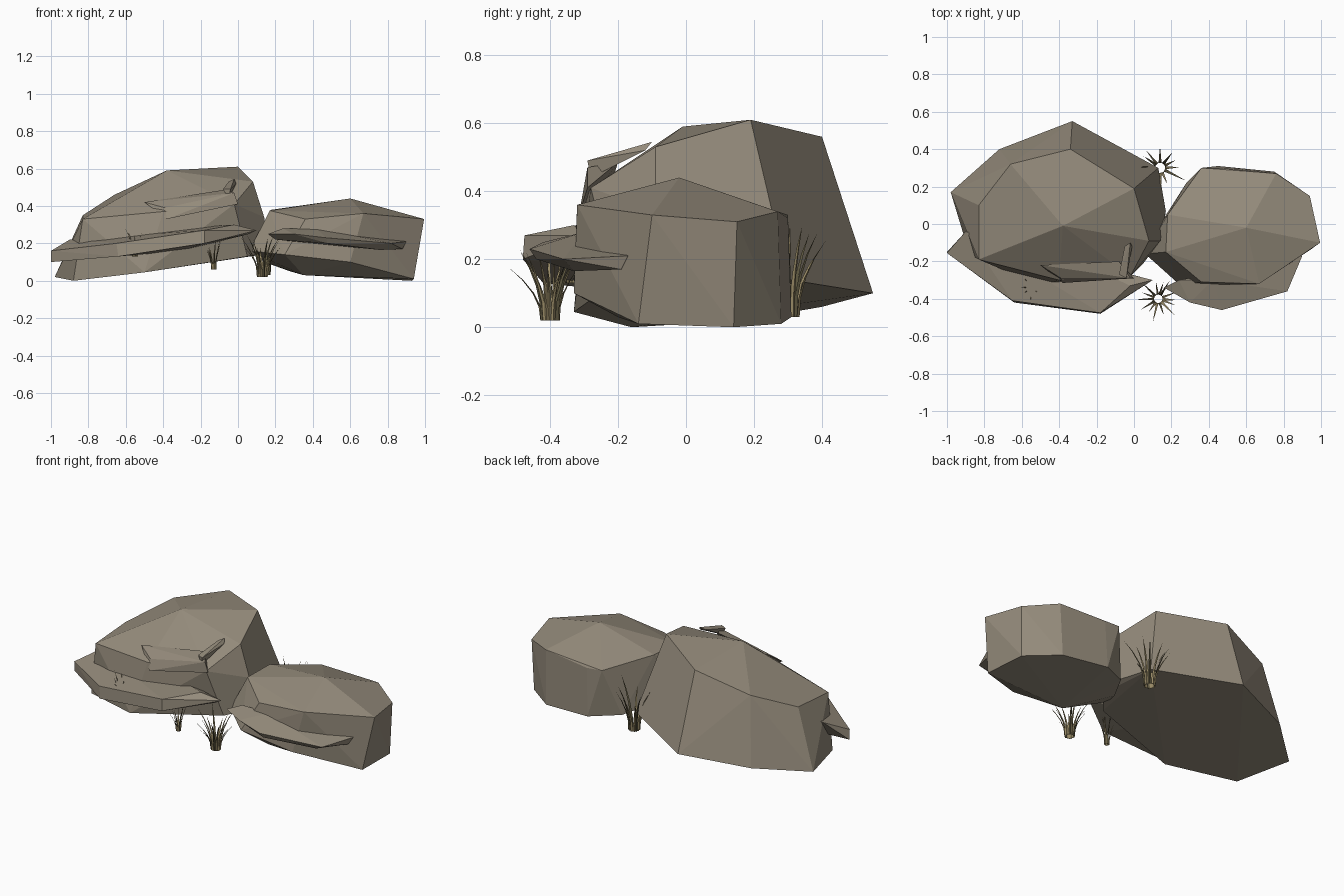
import bpy
import bmesh
import math
import random
from mathutils import Vector

random.seed(4)

default_cube = bpy.data.objects.get("Cube")
if default_cube:
    bpy.data.objects.remove(default_cube, do_unlink=True)


def make_material(name, colour):
    material = bpy.data.materials.new(name)
    material.use_nodes = True
    rgba = (*colour, 1)
    material.diffuse_color = rgba
    material.node_tree.nodes["Principled BSDF"].inputs["Base Color"].default_value = rgba
    return material


stone = make_material("warm grey stone", (.30, .26, .20))
straw = make_material("dry straw", (.31, .25, .13))
olive = make_material("dark olive", (.11, .095, .05))


def finish_object(name, bm, materials):
    mesh = bpy.data.meshes.new(name)
    bm.to_mesh(mesh)
    bm.free()
    for material in materials:
        mesh.materials.append(material)
    result = bpy.data.objects.new(name, mesh)
    bpy.context.collection.objects.link(result)
    return result


def chiselled_stone(name, *rings):
    """Faceted solid wrapped tightly around a few rings of corner points."""
    bm = bmesh.new()
    for ring in rings:
        for corner in ring:
            bm.verts.new(corner)
    hull = bmesh.ops.convex_hull(bm, input=bm.verts[:])
    loose = {g for g in hull["geom_interior"] + hull["geom_unused"]
             if isinstance(g, bmesh.types.BMVert)}
    bmesh.ops.delete(bm, geom=list(loose), context="VERTS")
    # merge nearly coplanar triangles into broad facets
    bmesh.ops.dissolve_limit(bm, angle_limit=math.radians(3),
                             verts=bm.verts[:], edges=bm.edges[:])
    bmesh.ops.recalc_face_normals(bm, faces=bm.faces[:])
    return finish_object(name, bm, [stone])


# Large boulder: crown, shoulder, foot
chiselled_stone(
    "large_boulder",
    [(-.38, -.01, .59), (0, .19, .61), (-.34, .40, .56), (.08, -.09, .53)],
    [(-.66, .32, .46), (-.83, .10, .35), (-.83, -.19, .33),
     (-.40, -.30, .37), (-.02, -.28, .41), (.14, -.09, .34)],
    [(-.98, .17, .02), (-.72, .40, .06), (-.33, .55, .10), (.13, .30, .14),
     (.17, .07, .16), (.15, -.08, .15), (.05, -.21, .13),
     (-.5, -.33, .045), (-.88, -.16, 0)],
)

# Broken slab high on the front of the large boulder
chiselled_stone(
    "upper_slab",
    [(-.5, -.22, .42), (-.2, -.21, .46), (-.08, -.20, .485)],
    [(-.39, -.29, .39), (-.38, -.315, .33), (0, -.29, .41), (-.02, -.29, .47)],
)
chiselled_stone(
    "slab_spur",
    [(-.02, -.10, .545), (-.05, -.12, .53), (-.01, -.12, .52)],
    [(-.08, -.27, .49), (-.04, -.29, .49), (-.05, -.28, .44)],
)

# Long ledge round the foot of the large boulder
chiselled_stone(
    "large_ledge",
    [(-.90, -.04, .22), (-1, -.155, .16), (-.65, -.41, .20),
     (-.18, -.475, .27), (-.02, -.33, .30), (.10, -.30, .27)],
    [(-1, -.15, .10), (-.64, -.42, .13), (-.18, -.48, .20), (.06, -.31, .25)],
    [(-.8, -.1, .12), (-.3, -.2, .16), (-.3, -.2, .28)],
)

# Small boulder: crown, shoulder, lower edge, foot
chiselled_stone(
    "small_boulder",
    [(.60, -.02, .44)],
    [(.995, -.10, .33), (.94, .15, .31), (.76, .27, .34), (.46, .30, .32),
     (.36, .30, .33), (.18, .05, .38), (.17, -.15, .375),
     (.36, -.31, .33), (.67, -.32, .36)],
    [(.06, -.16, .16), (.25, -.33, .14), (.60, -.33, .10)],
    [(.94, -.14, .01), (.93, .14, 0), (.75, .28, .01), (.45, .31, .03),
     (.28, .22, .05), (.14, 0, .10), (.35, -.2, .03)],
)

# Thin ledge on the front of the small boulder
chiselled_stone(
    "small_ledge",
    [(.16, -.34, .25), (.24, -.30, .28), (.42, -.30, .28), (.90, -.17, .21)],
    [(.30, -.42, .25), (.47, -.46, .23), (.82, -.36, .20)],
    [(.20, -.32, .22), (.48, -.44, .20), (.76, -.33, .165), (.88, -.19, .17)],
)


def grass_tuft(name, base, height, spread, count):
    """Three-sided tapering blades that arch outwards."""
    bm = bmesh.new()
    root = Vector(base)
    up = Vector((0, 0, 1))
    steps = 4
    for blade in range(count):
        angle = math.tau * (blade + random.uniform(-.3, .3)) / count
        out = Vector((math.cos(angle), math.sin(angle), 0))
        side = up.cross(out)
        tall = height * random.uniform(.6, 1)
        reach = spread * random.uniform(.5, 1)
        width = height * .035
        sections = []
        for step in range(steps):
            t = step / steps
            centre = root + out * (.2 * spread + reach * t ** 2) + up * tall * t
            w = width * (1 - t * .8)
            sections.append([bm.verts.new(centre + offset) for offset in
                             (side * w, -side * w, out * w * .8)])
        tip = bm.verts.new(root + out * (.2 * spread + reach) + up * tall)
        faces = []
        for low, high in zip(sections, sections[1:]):
            for i in range(3):
                j = (i + 1) % 3
                faces.append(bm.faces.new((low[i], low[j], high[j], high[i])))
        for i in range(3):
            faces.append(bm.faces.new((sections[-1][i], sections[-1][(i + 1) % 3], tip)))
        for face in faces:
            face.material_index = int(blade % 3 == 2)
    bmesh.ops.recalc_face_normals(bm, faces=bm.faces[:])
    return finish_object(name, bm, [straw, olive])


# Dry grass growing in the gaps
grass_tuft("front_gap_grass", (.13, -.40, .02), .25, .11, 14)
grass_tuft("back_gap_grass", (.14, .30, .03), .29, .13, 12)
grass_tuft("under_ledge_grass", (-.13, -.39, .06), .17, .05, 9)
grass_tuft("ledge_top_grass", (-.55, -.34, .13), .16, .06, 8)
